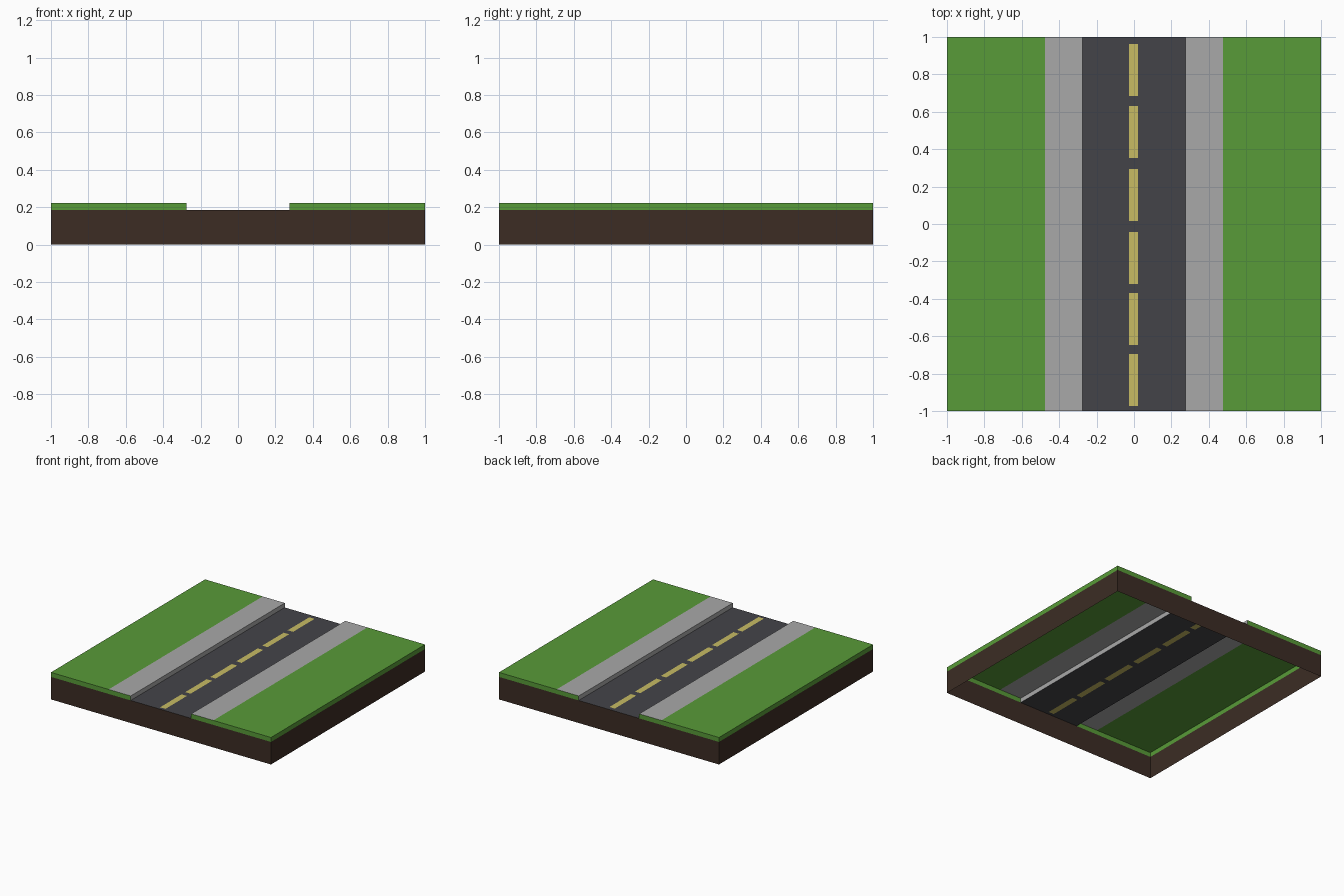
import bpy, bmesh

if "Cube" in bpy.data.objects:
    bpy.data.objects.remove(bpy.data.objects["Cube"])

X_ROAD, X_WALK, EDGE = 0.275, 0.476, 1.0
Z_ROAD, Z_TOP = 0.185, 0.222


def material(name, rgb):
    lin = [((c / 255 + 0.055) / 1.055) ** 2.4 for c in rgb]
    m = bpy.data.materials.new(name)
    m.diffuse_color = (*lin, 1)
    m.use_nodes = True
    m.node_tree.nodes["Principled BSDF"].inputs["Base Color"].default_value = m.diffuse_color
    return m


GRASS = material("grass_green", (88, 155, 56))
CONCRETE = material("sidewalk_grey", (169, 169, 169))
ASPHALT = material("asphalt_dark", (68, 68, 73))
PAINT = material("lane_yellow", (200, 188, 100))
DIRT = material("dirt_brown", (60, 44, 36))


def sheet(name, quads, mats, rule=None):
    """Single-sided faces, corners counter-clockwise seen from outside."""
    bm = bmesh.new()
    for q in quads:
        bm.faces.new([bm.verts.new(p) for p in q])
    bmesh.ops.remove_doubles(bm, verts=bm.verts, dist=1e-5)
    if rule:
        for f in bm.faces:
            f.material_index = rule(f.calc_center_median())
    me = bpy.data.meshes.new(name)
    bm.to_mesh(me)
    bm.free()
    for m in mats:
        me.materials.append(m)
    ob = bpy.data.objects.new(name, me)
    bpy.context.collection.objects.link(ob)


def flat(x0, x1, y0, y1, z):
    return [(x0, y0, z), (x1, y0, z), (x1, y1, z), (x0, y1, z)]


def wall(a, b, z0, z1):
    return [(*a, z0), (*b, z0), (*b, z1), (*a, z1)]


# Dirt sides, open underneath
ring = [(-EDGE, -EDGE), (EDGE, -EDGE), (EDGE, EDGE), (-EDGE, EDGE)]
sheet("dirt_sides", [wall(ring[i], ring[(i + 1) % 4], 0, Z_ROAD) for i in range(4)], [DIRT])

# Raised verge on each side: lawn, grass rim, sidewalk and curb
for side, s in (("left", -1), ("right", 1)):
    def span(a, b):
        return sorted((s * a, s * b))

    x0, x1 = span(X_ROAD, EDGE)
    outer, inner = s * EDGE, s * X_ROAD
    sheet(side + "_lawn", [
        flat(*span(X_WALK, EDGE), -EDGE, EDGE, Z_TOP),
        wall((x0, -EDGE), (x1, -EDGE), Z_ROAD, Z_TOP),
        wall((x1, EDGE), (x0, EDGE), Z_ROAD, Z_TOP),
        wall((outer, -s * EDGE), (outer, s * EDGE), Z_ROAD, Z_TOP)], [GRASS])
    sheet(side + "_sidewalk", [
        flat(*span(X_ROAD, X_WALK), -EDGE, EDGE, Z_TOP),
        wall((inner, s * EDGE), (inner, -s * EDGE), Z_ROAD, Z_TOP)], [CONCRETE])

# Road with the dashed centre line cut into its surface
DASH_STARTS = [-0.973, -0.647, -0.321, 0.016, 0.353, 0.684]
DASH_LEN = 0.279
dashes = [(y, y + DASH_LEN) for y in DASH_STARTS]
xs = [-X_ROAD, -0.027, 0.022, X_ROAD]
ys = sorted([-EDGE, EDGE] + [y for d in dashes for y in d])


def is_dash(c):
    return int(xs[1] < c.x < xs[2] and any(a < c.y < b for a, b in dashes))


sheet("road", [flat(xs[i], xs[i + 1], ys[j], ys[j + 1], Z_ROAD)
               for i in range(3) for j in range(len(ys) - 1)],
      [ASPHALT, PAINT], is_dash)
